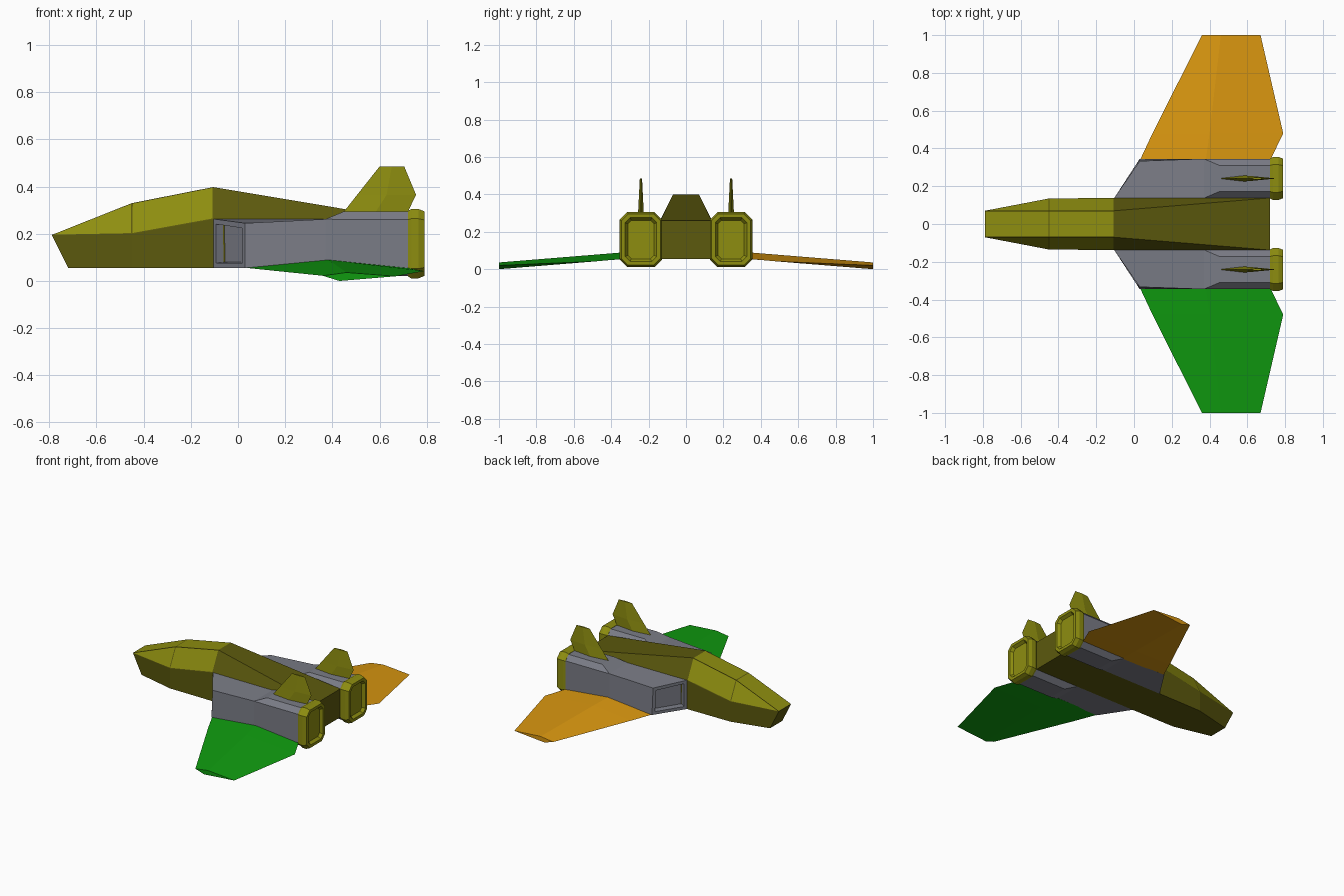
import bpy
import bmesh

cube = bpy.data.objects.get("Cube")
if cube:
    bpy.data.objects.remove(cube, do_unlink=True)


def material(name, rgb):
    m = bpy.data.materials.new(name)
    m.use_nodes = True
    m.diffuse_color = (*rgb, 1)
    m.node_tree.nodes["Principled BSDF"].inputs["Base Color"].default_value = (*rgb, 1)
    return m


dark_olive = material("dark olive", (0.107, 0.1, 0.004))
light_olive = material("light olive", (0.27, 0.27, 0.005))
grey = material("hull grey", (0.195, 0.202, 0.238))
green = material("wing green", (0.005, 0.33, 0.005))
orange = material("wing orange", (0.69, 0.305, 0.005))


def loft(rings):
    """Skin a list of equal-length point rings and cap both ends."""
    bm = bmesh.new()
    loops = [[bm.verts.new(p) for p in ring] for ring in rings]
    n = len(loops[0])
    for a, b in zip(loops, loops[1:]):
        for i in range(n):
            j = (i + 1) % n
            bm.faces.new((a[i], a[j], b[j], b[i]))
    bm.faces.new(loops[0])
    bm.faces.new(loops[-1])
    bmesh.ops.remove_doubles(bm, verts=bm.verts, dist=0.0005)
    bmesh.ops.recalc_face_normals(bm, faces=bm.faces)
    return bm


def finish(bm, name, *mats):
    mesh = bpy.data.meshes.new(name)
    bm.to_mesh(mesh)
    bm.free()
    for m in mats:
        mesh.materials.append(m)
    obj = bpy.data.objects.new(name, mesh)
    bpy.context.collection.objects.link(obj)


def octagon(x, side, half_w, half_h, cut):
    """Chamfered rectangle across the engine axis."""
    w, h = half_w - cut, half_h - cut
    pts = [(-w, -half_h), (w, -half_h), (half_w, -h), (half_w, h),
           (w, half_h), (-w, half_h), (-half_w, h), (-half_w, -h)]
    return [(x, side * (ENGINE_Y + y), ENGINE_Z + z) for y, z in pts]


def box_ring(side, corners):
    """Four corners doubled, so the ring joins an octagon."""
    a, b, c, d = [(x, side * y, z) for x, y, z in corners]
    return [a, b, b, c, c, d, d, a]


ENGINE_Y, ENGINE_Z = 0.241, 0.158
HALF_W, HALF_H = 0.104, 0.137

# Fuselage: bottom, shoulder and roof points at four stations
stations = [
    ((-0.72, 0.07, 0.055), (-0.79, 0.07, 0.195), (-0.79, 0.07, 0.195)),
    ((-0.45, 0.135, 0.055), (-0.45, 0.135, 0.2), (-0.45, 0.07, 0.33)),
    ((-0.105, 0.138, 0.055), (-0.105, 0.138, 0.262), (-0.105, 0.07, 0.398)),
    ((0.72, 0.138, 0.055), (0.72, 0.138, 0.26), (0.72, 0.138, 0.26)),
]
body = loft([list(s) + [(x, -y, z) for x, y, z in reversed(s)] for s in stations])

# Canopy panes inset inside thin frames
panes = [f for f in body.faces
         if f.normal.z > 0.1 and f.calc_center_median().x < -0.15]
bmesh.ops.inset_individual(body, faces=panes, thickness=0.005)
for f in panes:
    f.material_index = 1
finish(body, "fuselage", dark_olive, light_olive)

for side, label, wing_mat in ((1, "left", orange), (-1, "right", green)):
    # Engine housing: slanted intake, box, then raised chamfered rear
    front = box_ring(side, [(-0.105, 0.137, 0.055), (0.03, 0.345, 0.055),
                            (0.03, 0.333, 0.245), (-0.105, 0.137, 0.263)])
    middle = box_ring(side, [(0.37, 0.137, 0.055), (0.37, 0.345, 0.055),
                             (0.37, 0.345, 0.262), (0.37, 0.137, 0.262)])
    housing = loft([front, middle] +
                   [octagon(x, side, HALF_W, HALF_H, 0.034) for x in (0.45, 0.72)])
    intake = min(housing.faces, key=lambda f: f.normal.x)
    bmesh.ops.inset_individual(housing, faces=[intake], thickness=0.03)
    bmesh.ops.inset_individual(housing, faces=[intake], thickness=0.006, depth=-0.04)
    finish(housing, label + "_engine_housing", grey)

    # Exhaust rim with a shallow recess
    rim = [(0.72, 0.002), (0.735, 0.01), (0.765, 0.01), (0.79, 0),
           (0.79, -0.02), (0.77, -0.034)]
    finish(loft([octagon(x, side, HALF_W + g, HALF_H + g, 0.036 + g * 0.5)
                 for x, g in rim]), label + "_exhaust_rim", light_olive)

    # Tail fin: diamond sections (height, leading x, trailing x, half thickness)
    fin = [(0.285, 0.442, 0.716, 0.016), (0.365, 0.505, 0.755, 0.012),
           (0.485, 0.6, 0.705, 0.006)]
    finish(loft([[(a, side * ENGINE_Y, z),
                  ((a + b) / 2, side * (ENGINE_Y + t), z),
                  (b, side * ENGINE_Y, z),
                  ((a + b) / 2, side * (ENGINE_Y - t), z)]
                 for z, a, b, t in fin]), label + "_tail_fin", light_olive)

    # Wing: sections as y, then (x, z) of nose, ridge, tail and keel
    wing = [(0.335, (0.03, 0.056), (0.38, 0.09), (0.72, 0.055), (0.38, 0.054)),
            (0.48, (0.098, 0.049), (0.4, 0.078), (0.79, 0.042), (0.39, 0.043)),
            (1.0, (0.36, 0.022), (0.46, 0.036), (0.67, 0.02), (0.43, 0.0))]
    finish(loft([[(x, side * y, z) for x, z in pts] for y, *pts in wing]),
           label + "_wing", wing_mat)
